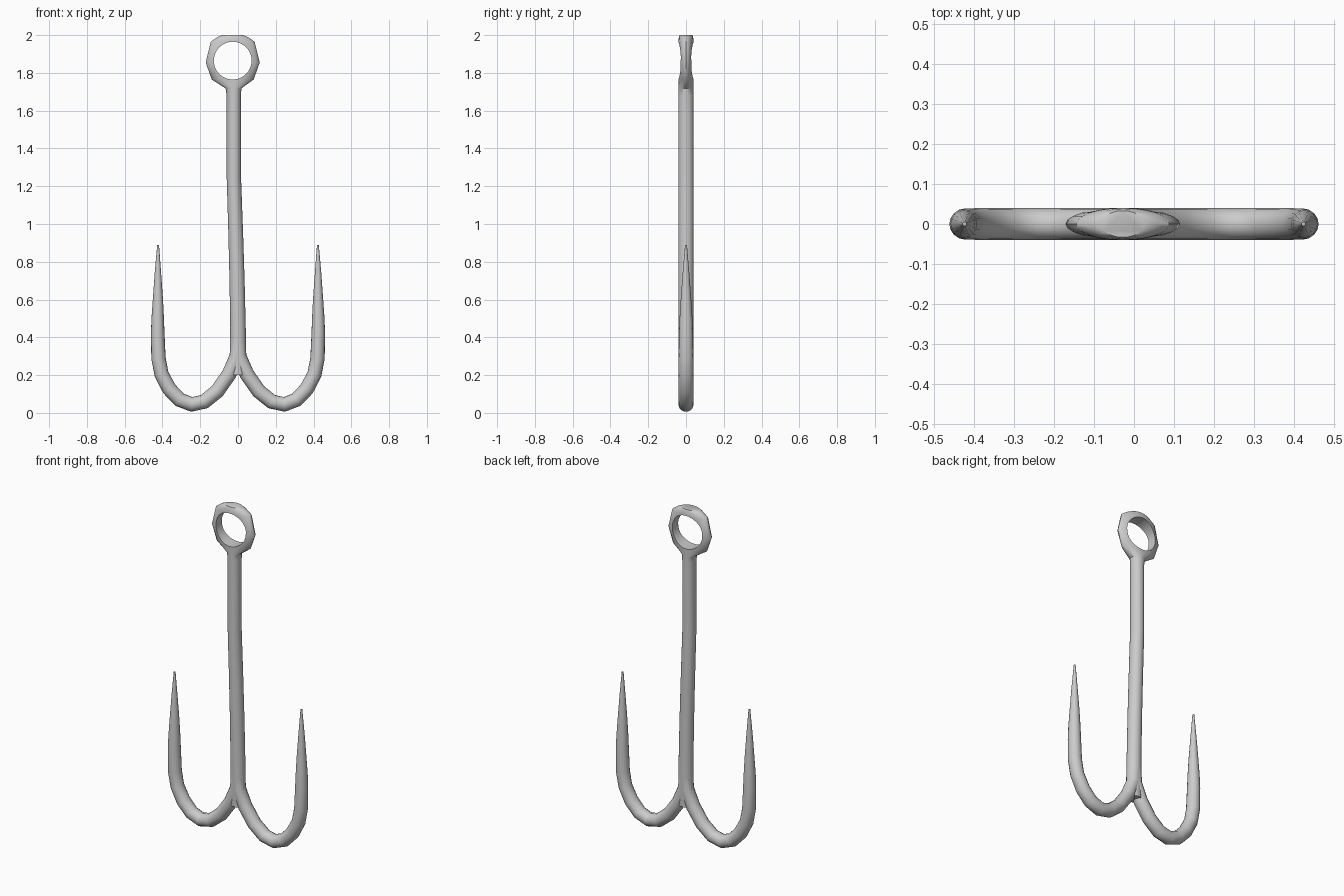
import bpy, bmesh
from math import sin, cos, pi
from mathutils import Vector

if "Cube" in bpy.data.objects:
    bpy.data.objects.remove(bpy.data.objects["Cube"])


def loft(name, rings, sides, level=False):
    """Skin ellipses along a path in the xz plane; ring = x, z, in-plane radius, depth radius."""
    bm = bmesh.new()
    pts = [Vector((r[0], 0, r[1])) for r in rings]
    loops = []
    for i, (x, z, ra, rb) in enumerate(rings):
        t = pts[min(i + 1, len(pts) - 1)] - pts[max(i - 1, 0)]
        t.normalize()
        n = Vector((1, 0, 0)) if level else Vector((t.z, 0, -t.x))
        loops.append([bm.verts.new(pts[i] + n * ra * cos(2 * pi * k / sides)
                                   + Vector((0, rb * sin(2 * pi * k / sides), 0)))
                      for k in range(sides)])
    for a, b in zip(loops, loops[1:]):
        for k in range(sides):
            j = (k + 1) % sides
            bm.faces.new((a[k], a[j], b[j], b[k]))
    bm.faces.new(loops[0])
    bm.faces.new(loops[-1])
    bmesh.ops.recalc_face_normals(bm, faces=bm.faces)
    me = bpy.data.meshes.new(name)
    bm.to_mesh(me)
    bm.free()
    ob = bpy.data.objects.new(name, me)
    bpy.context.collection.objects.link(ob)
    return ob


def smooth(ob):
    bpy.ops.object.select_all(action='DESELECT')
    ob.select_set(True)
    bpy.context.view_layer.objects.active = ob
    bpy.ops.object.shade_smooth_by_angle(angle=0.7)


# shank that spreads into a flattened eye at the top
EX = -0.028
shank = loft("shank_with_eye", [
    (0, 0.20, 0.045, 0.038), (0, 0.30, 0.044, 0.040), (0, 0.45, 0.041, 0.040),
    (-0.005, 0.70, 0.040, 0.040), (-0.012, 0.95, 0.039, 0.040),
    (-0.022, 1.25, 0.038, 0.040), (-0.022, 1.68, 0.038, 0.040),
    (-0.024, 1.718, 0.042, 0.040), (EX, 1.765, 0.111, 0.040),
    (EX, 1.855, 0.143, 0.040), (EX, 1.965, 0.116, 0.040),
    (EX, 1.99, 0.080, 0.038), (EX, 2.0, 0.055, 0.033)], 24, level=True)

# hole bored through the eye
bpy.ops.mesh.primitive_cylinder_add(vertices=48, radius=0.1, depth=0.3,
                                    location=(EX, 0, 1.865), rotation=(pi / 2, 0, 0))
cutter = bpy.context.object
cutter.name = "eye_hole_cutter"
mod = shank.modifiers.new("eye_hole", 'BOOLEAN')
mod.operation = 'DIFFERENCE'
mod.solver = 'EXACT'
mod.object = cutter
bpy.context.view_layer.objects.active = shank
shank.select_set(True)
bpy.ops.object.modifier_apply(modifier=mod.name)
bpy.data.objects.remove(cutter, do_unlink=True)
smooth(shank)

# bent, tapering hooks on both sides
HOOK = [
    (0.000, 0.42, .039), (0.006, 0.30, .039), (0.047, 0.205, .039), (0.110, 0.115, .039),
    (0.178, 0.060, .039), (0.245, 0.045, .039), (0.310, 0.070, .039), (0.364, 0.127, .039),
    (0.405, 0.205, .038), (0.421, 0.29, .038), (0.425, 0.42, .036), (0.425, 0.50, .033),
    (0.424, 0.60, .027), (0.424, 0.74, .017), (0.423, 0.888, .005)]
for side, s in (("left", -1), ("right", 1)):
    smooth(loft("hook_" + side, [(s * x, z, r, r * 1.03) for x, z, r in HOOK], 16))
